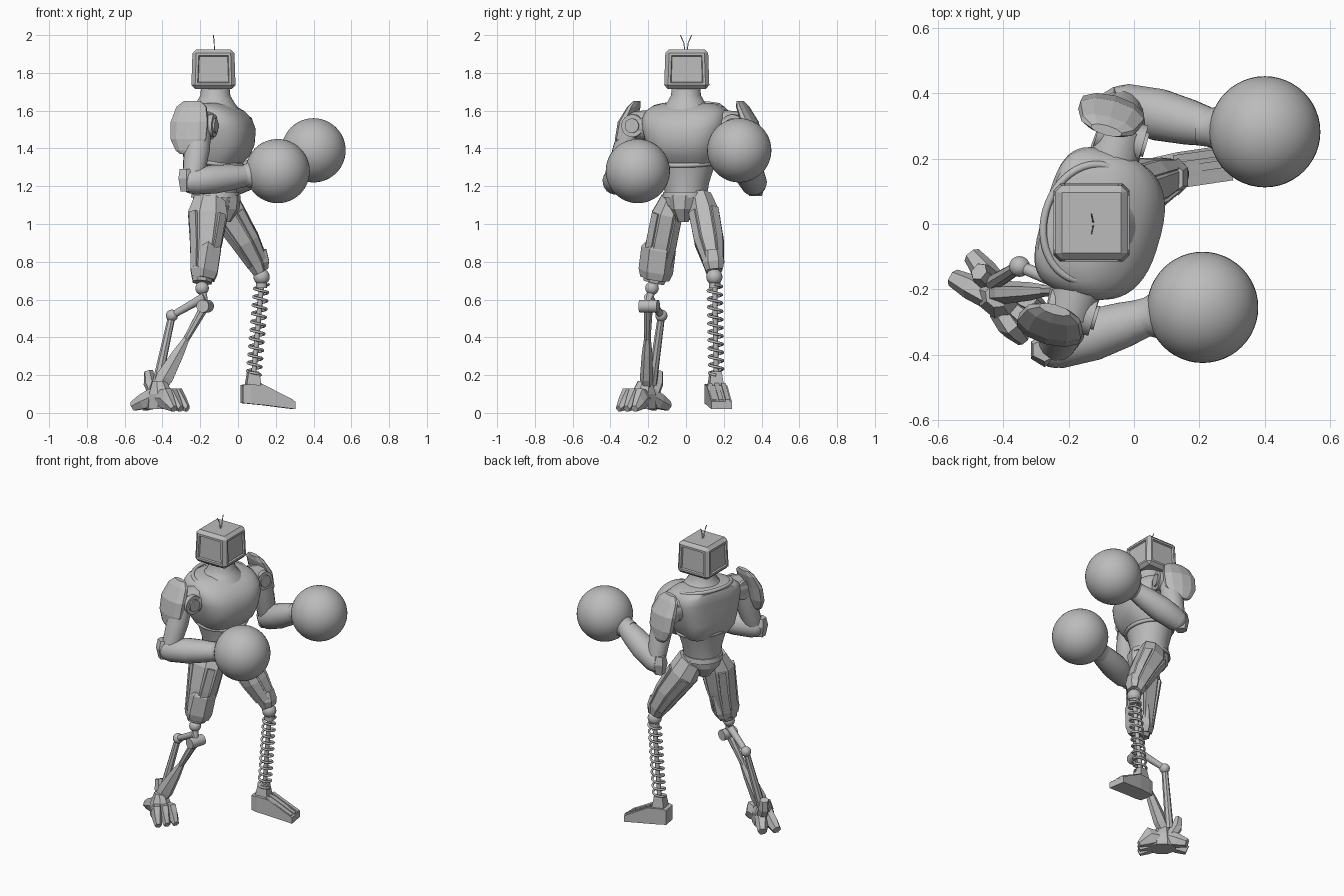
import bpy, bmesh, math
from mathutils import Vector

cube = bpy.data.objects.get("Cube")
if cube:
    bpy.data.objects.remove(cube)

grey = bpy.data.materials.new("plain grey")
grey.use_nodes = True
COLOUR = (0.5, 0.5, 0.5, 1)
grey.diffuse_color = COLOUR
grey.node_tree.nodes["Principled BSDF"].inputs["Base Color"].default_value = COLOUR

UP, FRONT = Vector((0, 0, 1)), Vector((1, 0, 0))
TURN = math.radians(-16)
FWD = Vector((math.cos(TURN), math.sin(TURN), 0))      # way the chest points
LEFT = Vector((-math.sin(TURN), math.cos(TURN), 0))
CORE = Vector((-.12, 0, 0))


def finish(name, bm, smooth=True):
    mesh = bpy.data.meshes.new(name)
    bmesh.ops.recalc_face_normals(bm, faces=bm.faces)
    for f in bm.faces:
        f.smooth = smooth
    bm.to_mesh(mesh)
    bm.free()
    if smooth:
        mesh.set_sharp_from_angle(angle=math.radians(40))
    mesh.materials.append(grey)
    ob = bpy.data.objects.new(name, mesh)
    bpy.context.collection.objects.link(ob)
    return ob


def frame(axis, hint):
    d = axis.normalized()
    u = (hint - d * hint.dot(d)).normalized()
    return d, u, d.cross(u)


def loft(name, stations, sides=24, hint=FRONT, axis=None, smooth=None, power=1, back=1):
    """Skin cross-sections given as (x, y, z, half size along hint, half size across).
    Lower power squares the section off; back does so for its rear half."""
    centres = [Vector(s[:3]) for s in stations]
    d, u, v = frame(axis or centres[-1] - centres[0], hint)
    grow = 1 / math.cos(math.pi / sides) if sides < 9 else 1
    bm, rings = bmesh.new(), []
    for c, s in zip(centres, stations):
        ring = []
        for i in range(sides):
            t = (i + .5) * math.tau / sides
            e = power if math.cos(t) > 0 else back
            p, q = (math.copysign(abs(w) ** e, w) * grow for w in (math.cos(t), math.sin(t)))
            ring.append(bm.verts.new(c + u * p * s[3] + v * q * s[4]))
        rings.append(ring)
    for lo, hi in zip(rings, rings[1:]):
        for i in range(sides):
            j = (i + 1) % sides
            bm.faces.new((lo[i], lo[j], hi[j], hi[i]))
    bm.faces.new(rings[0])
    bm.faces.new(rings[-1])
    return finish(name, bm, sides > 9 if smooth is None else smooth)


def rod(name, a, b, r, r_end=None, sides=12, hint=UP):
    r_end = r_end or r
    return loft(name, [(*a, r, r), (*b, r_end, r_end)], sides, hint)


def ball(name, centre, radius, detail=32):
    bm = bmesh.new()
    bmesh.ops.create_uvsphere(bm, u_segments=detail, v_segments=detail // 2, radius=radius)
    bmesh.ops.translate(bm, vec=Vector(centre), verts=bm.verts)
    return finish(name, bm)


def tube(name, points, radius, closed=False):
    curve = bpy.data.curves.new(name, 'CURVE')
    curve.dimensions = '3D'
    curve.bevel_depth, curve.bevel_resolution = radius, 2
    spline = curve.splines.new('POLY')
    spline.points.add(len(points) - 1)
    for p, q in zip(spline.points, points):
        p.co = (*q, 1)
    spline.use_cyclic_u = closed
    curve.materials.append(grey)
    ob = bpy.data.objects.new(name, curve)
    bpy.context.collection.objects.link(ob)


def body(f, l, z):
    """Point in the turned chest frame."""
    return CORE + FWD * f + LEFT * l + UP * z


def trunk(name, rows, **kw):
    return loft(name, [(*body(f, 0, z), a, b) for z, f, a, b in rows], hint=FWD, axis=UP, **kw)


# Head: chamfered box with sunken panels on its sides
bm = bmesh.new()
bmesh.ops.create_cube(bm, size=1)
for v in bm.verts:
    taper = .94 if v.co.z > 0 else 1
    v.co = Vector((v.co.x * .235 * taper - .13, v.co.y * .24 * taper + .004, v.co.z * .21 + 1.82))
bmesh.ops.bevel(bm, geom=bm.edges[:], offset=.02, segments=1, affect='EDGES')
bm.normal_update()
panels = [f for f in bm.faces if f.calc_area() > .02 and abs(f.normal.z) < .5]
bmesh.ops.inset_individual(bm, faces=panels, thickness=.018, depth=0)
bmesh.ops.inset_individual(bm, faces=panels, thickness=.006, depth=-.01)
finish("head", bm, False)
for side in (-1, 1):
    tube("antenna", [(-.125, side * .006, 1.92), (-.126, side * .012, 1.96),
                     (-.13, side * .03, 2)], .0025)

# Neck, chest (flat back, bulging front), collar and waist
trunk("neck", [(1.73, 0, .075, .075), (1.68, 0, .08, .08), (1.645, 0, .1, .1), (1.6, 0, .13, .15)])
trunk("chest", [(1.31, 0, .125, .15), (1.36, .01, .165, .18), (1.42, .02, .18, .2),
                (1.5, .022, .182, .222), (1.56, .01, .17, .228), (1.6, -.012, .148, .215),
                (1.625, -.03, .122, .185), (1.64, -.035, .09, .13)], sides=48, power=.78, back=.55)
ring = [i * math.tau / 48 for i in range(48)]
tube("collar", [body(.14 * math.cos(t) - .015, .18 * math.sin(t), 1.616 - .024 * math.cos(t))
                for t in ring], .012, True)
trunk("stomach", [(1.15, 0, .115, .11), (1.22, 0, .115, .125), (1.33, 0, .14, .16)])
tube("rib_band", [body(.14 * math.cos(t), .158 * math.sin(t), 1.325 - .015 * math.cos(t))
                  for t in ring], .012, True)
trunk("belt", [(1.14, 0, .13, .125), (1.17, 0, .125, .12)])
trunk("pelvis", [(1.15, 0, .12, .125), (1.1, 0, .115, .11), (1.02, .01, .06, .04)], sides=12, smooth=False)
trunk("crotch_plate", [(1.15, .1, .03, .06), (1.08, .09, .035, .05), (1.01, .05, .03, .025)], sides=6)

# Shoulders: joint drum, hub and faceted guard on both sides
for side, word in ((-1, "right"), (1, "left")):
    rod(word + "_shoulder_link", body(0, side * .18, 1.52), body(0, side * .3, 1.52), .085, .075, 10, FWD)
    rod(word + "_shoulder_drum", body(-.07, side * .275, 1.52), body(.075, side * .275, 1.52), .06, sides=20)
    rod(word + "_shoulder_hub", body(.07, side * .275, 1.52), body(.085, side * .275, 1.52), .038, sides=20)
    guard = [(1.65, .285, .05, .015), (1.62, .3, .085, .028), (1.54, .337, .106, .042),
             (1.45, .355, .102, .04), (1.39, .365, .07, .028), (1.37, .37, .045, .015)]
    loft(word + "_shoulder_guard", [(*body(-.045, side * l, z), a, b) for z, l, a, b in guard],
         10, FWD, UP, False)

# Arms and round gloves
ARMS = {
    "right": (body(0, -.29, 1.54), Vector((-.24, -.375, 1.225)), Vector((.04, -.285, 1.255)),
              Vector((.21, -.255, 1.28))),
    "left": (body(0, .29, 1.54), Vector((-.03, .36, 1.215)), Vector((.235, .295, 1.345)),
             Vector((.4, .282, 1.39))),
}
for word, (shoulder, elbow, wrist, fist) in ARMS.items():
    mid = shoulder.lerp(elbow, .45)
    loft(word + "_upper_arm", [(*shoulder, .06, .055), (*mid, .07, .065), (*elbow, .055, .055)], 16, FWD)
    ball(word + "_elbow", elbow, .066, 16)
    butt = elbow - (wrist - elbow) * .12
    loft(word + "_forearm", [(*butt, .052, .05), (*elbow, .07, .07), (*elbow.lerp(wrist, .4), .077, .08),
                             (*elbow.lerp(wrist, .75), .068, .07), (*wrist, .056, .058)], 20, UP)
    loft(word + "_elbow_guard", [(*(butt + UP * .07), .035, .03), (*(butt + UP * .02), .042, .045),
                                 (*(butt - UP * .05), .03, .03)], 6)
    ball(word + "_glove", fist, .17, 48)
    loft(word + "_glove_cuff", [(*wrist.lerp(fist, k), r, r) for k, r in
                                ((-.2, .058), (0, .06), (.2, .075), (.4, .12))], 24, UP)

# Thighs: faceted shells with flat raised strips on four corners
THIGHS = {
    "right": [(-.15, -.07, 1.14, .08, .06), (-.16, -.1, 1.05, .105, .08), (-.17, -.13, .9, .085, .082),
              (-.185, -.158, .76, .065, .075), (-.19, -.17, .69, .05, .055)],
    "left": [(-.09, .075, 1.14, .08, .06), (-.05, .097, 1.05, .09, .08), (.04, .122, .91, .074, .078),
             (.1, .145, .8, .058, .056), (.12, .148, .75, .042, .042)],
}
for word, rows in THIGHS.items():
    loft(word + "_thigh", rows, 8)
    d, u, v = frame(Vector(rows[-1][:3]) - Vector(rows[0][:3]), FRONT)
    for k in range(4):
        t = (k + .5) * math.tau / 4
        strip = [(*(Vector(s[:3]) + u * s[3] * math.cos(t) + v * s[4] * math.sin(t)),
                  s[3] * .12, s[4] * .28) for s in rows[1:-1]]
        loft(word + "_thigh_strip", strip, 4, u * math.cos(t) + v * math.sin(t))
loft("right_knee_guard", [(-.145, -.125, .95, .03, .03), (-.16, -.145, .87, .07, .08),
                          (-.18, -.16, .75, .072, .08), (-.185, -.165, .71, .06, .068)], 6)
loft("left_knee_guard", [(.12, .14, .86, .03, .04), (.135, .145, .8, .03, .05), (.14, .15, .76, .02, .04)], 6)

# Right lower leg: ball, hinge and two struts
knee, hinge = Vector((-.19, -.18, .66)), Vector((-.175, -.2, .565))
elbowed, ankle = Vector((-.35, -.13, .515)), Vector((-.41, -.21, .15))
ball("right_knee_ball", knee, .036, 20)
rod("right_knee_link", knee, hinge, .02)
rod("right_hinge", hinge - LEFT * .045, hinge + LEFT * .055, .034, sides=16)
rod("right_hinge_arm", hinge + UP * .05, elbowed, .024, .018)
ball("right_strut_knob", elbowed, .032, 16)
rod("right_rear_strut", elbowed, ankle + Vector((-.02, .03, 0)), .018, .024, 8)
rod("right_front_strut", hinge, hinge.lerp(ankle, .45), .024, .016, 8)
loft("right_shin_plate", [(*hinge.lerp(ankle, k), a, b) for k, a, b in
                          ((.4, .015, .015), (.6, .03, .024), (.9, .045, .03), (1.1, .03, .03))], 6)

# Right foot: short splayed claws in the foot's own heading
HEAD = Vector((.77, -.64, 0))
SIDE = Vector((.64, .77, 0))


def foot(d, s, z):
    return Vector((-.41, -.225, z)) + HEAD * d + SIDE * s


def claw(name, path, sizes):
    loft(name, [(*foot(*p), r, w) for p, (r, w) in zip(path, sizes)], 6, UP)


loft("right_ankle", [(*foot(-.01, 0, .17), .035, .035), (*foot(0, 0, .1), .07, .06),
                     (*foot(0, 0, .02), .08, .06)], 8, HEAD, UP)
for s in (-1, 0, 1):
    claw("right_toe", [(.02, s * .03, .08), (.07, s * .045, .08), (.1, s * .05, .055), (.14, s * .055, .022)],
         [(.045, .03), (.055, .032), (.04, .028), (.016, .018)])
for s in (-1, 1):
    claw("right_heel_claw", [(-.02, s * .02, .09), (-.09, s * .032, .06), (-.15, s * .045, .035)],
         [(.045, .032), (.04, .034), (.024, .024)])
claw("right_heel_spur", [(-.05, .02, .09), (-.09, .02, .16), (-.1, .02, .22)], [(.03, .03), (.03, .03), (.02, .025)])

# Left lower leg: coil spring round a rod
top, base = Vector((.125, .152, .68)), Vector((.083, .16, .2))
ball("left_knee_ball", (.125, .15, .72), .043, 24)
rod("left_spring_cap", top + UP * .02, top - UP * .02, .03, sides=16, hint=FRONT)
rod("left_spring_rod", top, base, .014, hint=FRONT)
STEPS, TURNS = 240, 11
tube("left_spring", [top.lerp(base, i / STEPS) + .037 * (FRONT * math.cos(math.tau * TURNS * i / STEPS)
     + Vector((0, math.sin(math.tau * TURNS * i / STEPS), 0))) for i in range(STEPS + 1)], .007)

# Left foot: wedge shoe with raised strips
ALONG = Vector((.28, .045, 0))
loft("left_ankle_block", [(.08, .157, .22, .028, .028), (.08, .157, .13, .042, .04)], 4, ALONG, UP)
loft("left_foot", [(.02, .145, .1, .048, .045), (.06, .15, .1, .052, .052),
                   (.14, .165, .092, .052, .055), (.295, .188, .04, .02, .055)], 4, UP, ALONG)
for s in (-1, 0, 1):
    loft("left_foot_strip", [(.12, .162 + s * .036, .145, .012, .012), (.29, .186 + s * .036, .06, .01, .012)],
         4, UP, ALONG)
